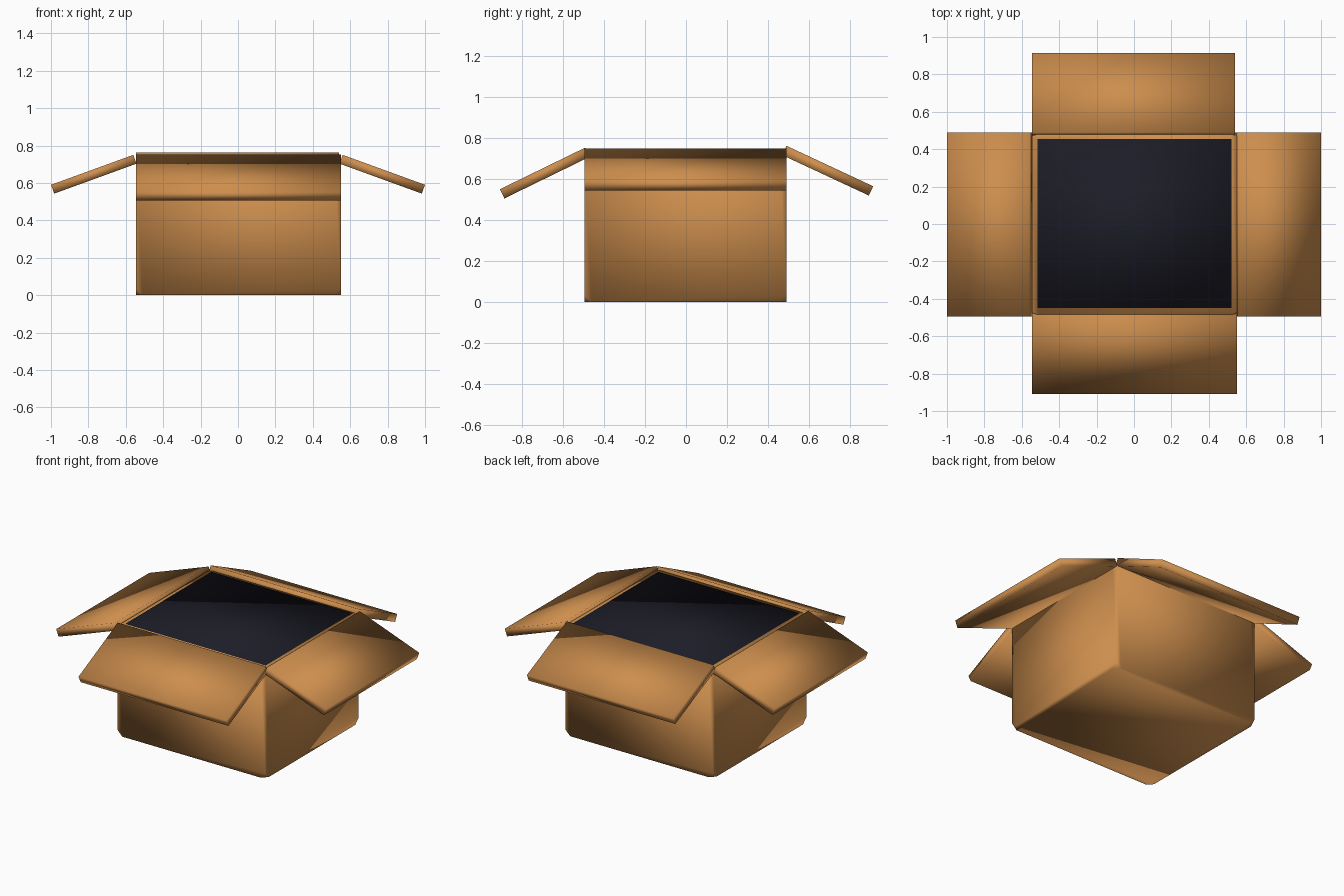
import bpy, bmesh
from math import radians
from mathutils import Matrix, Vector

cube = bpy.data.objects.get("Cube")
if cube:
    bpy.data.objects.remove(cube, do_unlink=True)


def make_material(name, colour):
    mat = bpy.data.materials.new(name)
    mat.use_nodes = True
    mat.diffuse_color = (*colour, 1)
    shader = next(n for n in mat.node_tree.nodes if n.type == 'BSDF_PRINCIPLED')
    shader.inputs["Base Color"].default_value = (*colour, 1)
    shader.inputs["Roughness"].default_value = 0.8
    return mat


cardboard = make_material("cardboard brown", (0.61, 0.27, 0.075))
dark = make_material("dark interior", (0.012, 0.012, 0.021))


def block(low, high):
    """A box mesh spanning two opposite corners."""
    bm = bmesh.new()
    bmesh.ops.create_cube(bm, size=1)
    low, high = Vector(low), Vector(high)
    bmesh.ops.scale(bm, vec=high - low, verts=bm.verts)
    bmesh.ops.translate(bm, vec=(low + high) / 2, verts=bm.verts)
    return bm


def finish(bm, name, material):
    """Store the mesh as a fully smooth-shaded object."""
    mesh = bpy.data.meshes.new(name)
    bm.normal_update()
    for face in bm.faces:
        face.smooth = True
    bm.to_mesh(mesh)
    bm.free()
    mesh.materials.append(material)
    obj = bpy.data.objects.new(name, mesh)
    bpy.context.collection.objects.link(obj)
    return obj


# Box body with its corners clipped
body = block((-0.545, -0.495, 0), (0.55, 0.49, 0.735))
bmesh.ops.bevel(body, geom=list(body.verts), offset=0.035, segments=1,
                affect='VERTICES')
finish(body, "box_body", cardboard)

# Dark filling that shows in the opening, just proud of the rim
filling = block((-0.515, -0.45, 0.05), (0.52, 0.455, 0.74))
finish(filling, "box_filling", dark)


def flap(name, hinge, yaw, tilt, width, length):
    """A thin panel hanging outward and down from its hinge point."""
    bm = block((0, -width / 2, -0.05), (length, width / 2, 0))
    # Split the broad faces along the same diagonal
    for top in (True, False):
        ends = [v for v in bm.verts if (v.co.z > -0.02) == top
                and (v.co.x > length / 2) == (v.co.y > 0)]
        bmesh.ops.connect_verts(bm, verts=ends)
    obj = finish(bm, name, cardboard)
    obj.matrix_world = (Matrix.Translation(hinge)
                        @ Matrix.Rotation(radians(yaw), 4, 'Z')
                        @ Matrix.Rotation(radians(tilt), 4, 'Y'))


# Four open flaps
flap("left_flap", (0.56, -0.003, 0.75), 0, 20, 0.985, 0.468)
flap("right_flap", (-0.56, -0.003, 0.75), 180, 20, 0.985, 0.468)
flap("front_flap", (0.002, -0.492, 0.753), -90, 26, 1.095, 0.463)
flap("back_flap", (-0.003, 0.49, 0.762), 90, 25, 1.085, 0.467)
